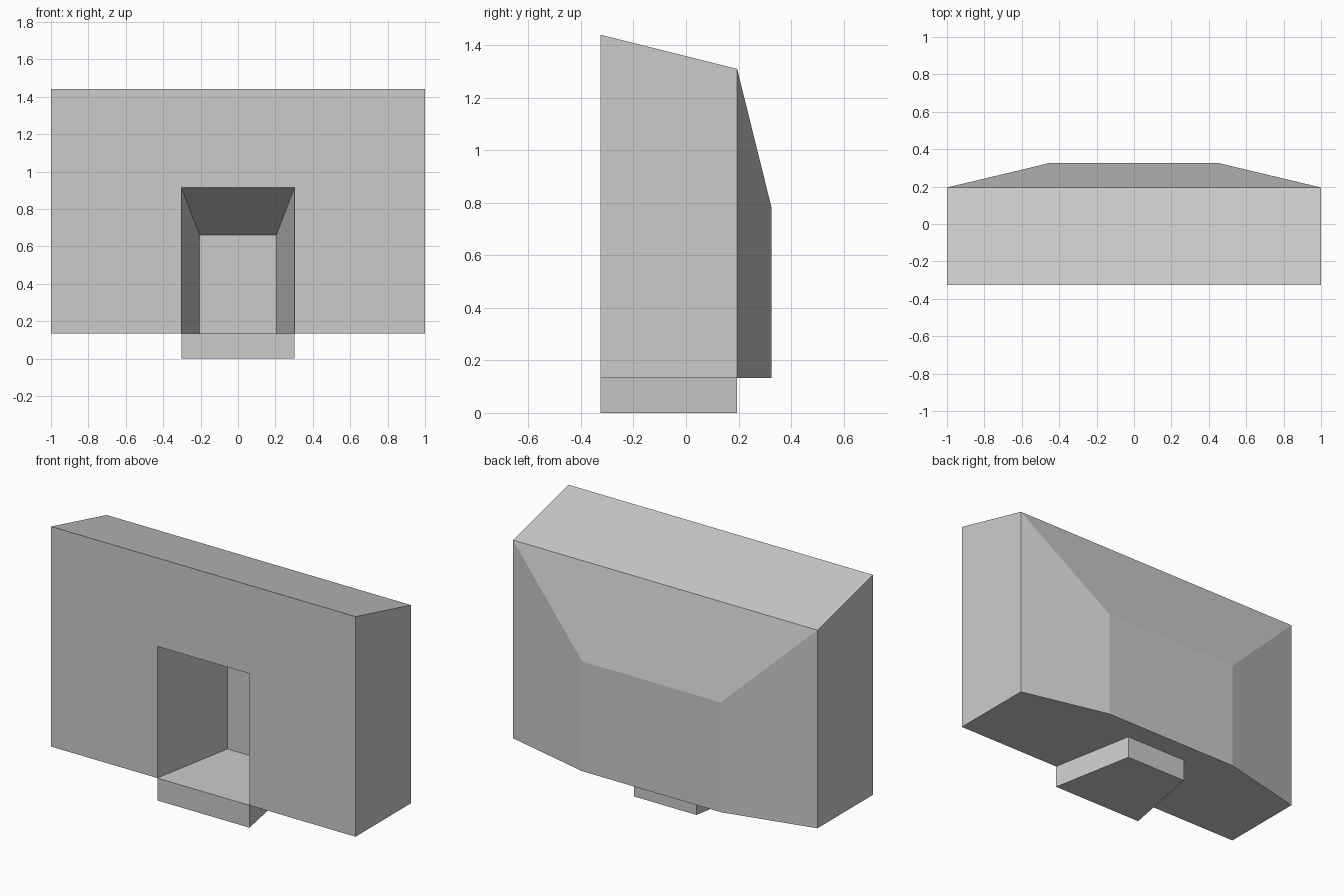
import bpy
import bmesh

if "Cube" in bpy.data.objects:
    bpy.data.objects.remove(bpy.data.objects["Cube"], do_unlink=True)

grey = bpy.data.materials.new("stone_grey")
grey.use_nodes = True
colour = (0.6, 0.6, 0.6, 1)
grey.diffuse_color = colour
grey.node_tree.nodes["Principled BSDF"].inputs["Base Color"].default_value = colour

FRONT, BACK, REAR = -0.325, 0.195, 0.325
FLOOR = 0.133


def mirrored_solid(name, half_points):
    """Convex solid from corner points mirrored across x = 0."""
    bm = bmesh.new()
    for x, y, z in half_points:
        for side in (-1, 1):
            bm.verts.new((side * x, y, z))
    bmesh.ops.convex_hull(bm, input=bm.verts)
    bmesh.ops.dissolve_limit(bm, angle_limit=0.01, verts=bm.verts, edges=bm.edges)
    bmesh.ops.recalc_face_normals(bm, faces=bm.faces)
    mesh = bpy.data.meshes.new(name)
    bm.to_mesh(mesh)
    bm.free()
    mesh.materials.append(grey)
    obj = bpy.data.objects.new(name, mesh)
    bpy.context.collection.objects.link(obj)
    return obj


# Surround with sloping top and chamfered rear bulge
surround = mirrored_solid("fireplace_surround", [
    (1, FRONT, FLOOR), (1, FRONT, 1.44),
    (1, BACK, FLOOR), (1, BACK, 1.31),
    (0.455, REAR, FLOOR), (0.455, REAR, 0.785),
])

# Tapered firebox opening, extended past the front and bottom for a clean cut
IN_X, OUT_X, IN_Z, OUT_Z = 0.205, 0.303, 0.66, 0.915
reach = 0.1
ratio = reach / (BACK - FRONT)
far_x = OUT_X + (OUT_X - IN_X) * ratio
far_z = OUT_Z + (OUT_Z - IN_Z) * ratio
cutter = mirrored_solid("firebox_cutter", [
    (far_x, FRONT - reach, 0), (far_x, FRONT - reach, far_z),
    (IN_X, BACK, 0), (IN_X, BACK, IN_Z),
])
cutter.hide_render = True
cut = surround.modifiers.new("firebox", 'BOOLEAN')
cut.operation = 'DIFFERENCE'
cut.solver = 'EXACT'
cut.object = cutter
bpy.context.view_layer.objects.active = surround
bpy.ops.object.modifier_apply(modifier=cut.name)
bpy.data.objects.remove(cutter, do_unlink=True)

# Tapered hearth block, whose top is the firebox floor
mirrored_solid("hearth_base", [
    (x, y, z) for x, y in ((OUT_X, FRONT), (IN_X, BACK)) for z in (0, FLOOR)
])
